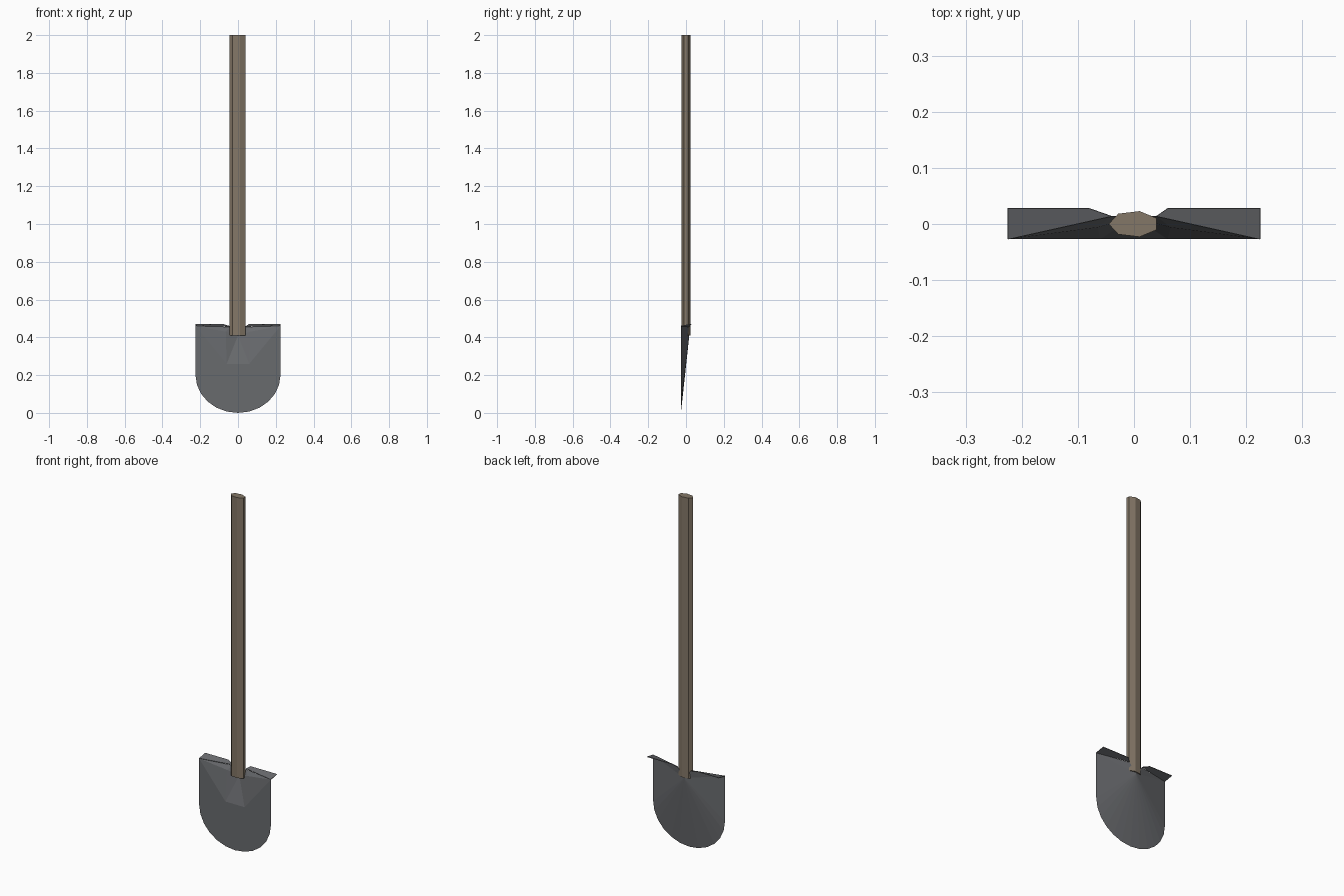
import bpy, bmesh, math

if "Cube" in bpy.data.objects:
    bpy.data.objects.remove(bpy.data.objects["Cube"])


def material(name, rgb):
    m = bpy.data.materials.new(name)
    m.diffuse_color = (*rgb, 1)
    m.use_nodes = True
    m.node_tree.nodes["Principled BSDF"].inputs["Base Color"].default_value = m.diffuse_color
    return m


wood = material("weathered wood", (0.23, 0.185, 0.135))
steel = material("grey steel", (0.14, 0.145, 0.155))


def add_object(name, bm, mat):
    bmesh.ops.recalc_face_normals(bm, faces=bm.faces[:])
    me = bpy.data.meshes.new(name)
    bm.to_mesh(me)
    bm.free()
    ob = bpy.data.objects.new(name, me)
    me.materials.append(mat)
    bpy.context.collection.objects.link(ob)
    return ob


# Handle: flattened seven-sided pole with a vertex on the left
bm = bmesh.new()
ring = []
for i in range(7):
    a = math.pi + i * math.tau / 7
    ring.append(bm.verts.new((0.045 * math.cos(a), 0.0235 * math.sin(a), 0.41)))
base = bm.faces.new(ring)
ext = bmesh.ops.extrude_face_region(bm, geom=[base], use_keep_orig=True)
for v in ext["geom"]:
    if isinstance(v, bmesh.types.BMVert):
        v.co.z = 2.0
add_object("handle", bm, wood)

# Blade: flat front edge, hollow socket groove, fan-shaped back
FRONT = -0.027
bm = bmesh.new()
N = 12
arc = [bm.verts.new((-0.225 * math.cos(math.pi * i / N), FRONT,
                     0.2 - 0.2 * math.sin(math.pi * i / N))) for i in range(N + 1)]
groove = bm.verts.new((0, 0.012, 0.41))
ridge = bm.verts.new((0, 0.017, 0.405))
feet = []
for s, end in ((-1, arc[0]), (1, arc[-1])):
    corner = bm.verts.new((s * 0.225, FRONT, 0.46))
    foot = bm.verts.new((s * 0.06, FRONT, 0.26))
    lip = bm.verts.new((s * 0.065, -0.006, 0.43))
    neck = bm.verts.new((s * 0.04, 0.014, 0.455))
    for tri in ((corner, end, foot), (corner, foot, lip), (corner, lip, neck),
                (foot, lip, groove), (lip, neck, groove), (neck, groove, ridge),
                (corner, end, ridge), (corner, neck, ridge)):
        bm.faces.new(tri)
    feet.append(foot)
bm.faces.new((feet[0], feet[1], groove))
bm.faces.new(arc + [feet[1], feet[0]])
for a, b in zip(arc, arc[1:]):
    bm.faces.new((a, b, ridge))
add_object("blade", bm, steel)

# Foot steps: thin plates folded back from the top edge
for side, s, inner in (("left", -1, 0.08), ("right", 1, 0.06)):
    bm = bmesh.new()
    pts = ((0.225, FRONT, 0.46), (0.04, 0.014, 0.457),
           (inner, 0.028, 0.47), (0.225, 0.028, 0.47))
    bm.faces.new([bm.verts.new((s * x, y, z)) for x, y, z in pts])
    ob = add_object(side + "_foot_step", bm, steel)
    mod = ob.modifiers.new("thickness", "SOLIDIFY")
    mod.thickness = 0.003
    mod.offset = 0
